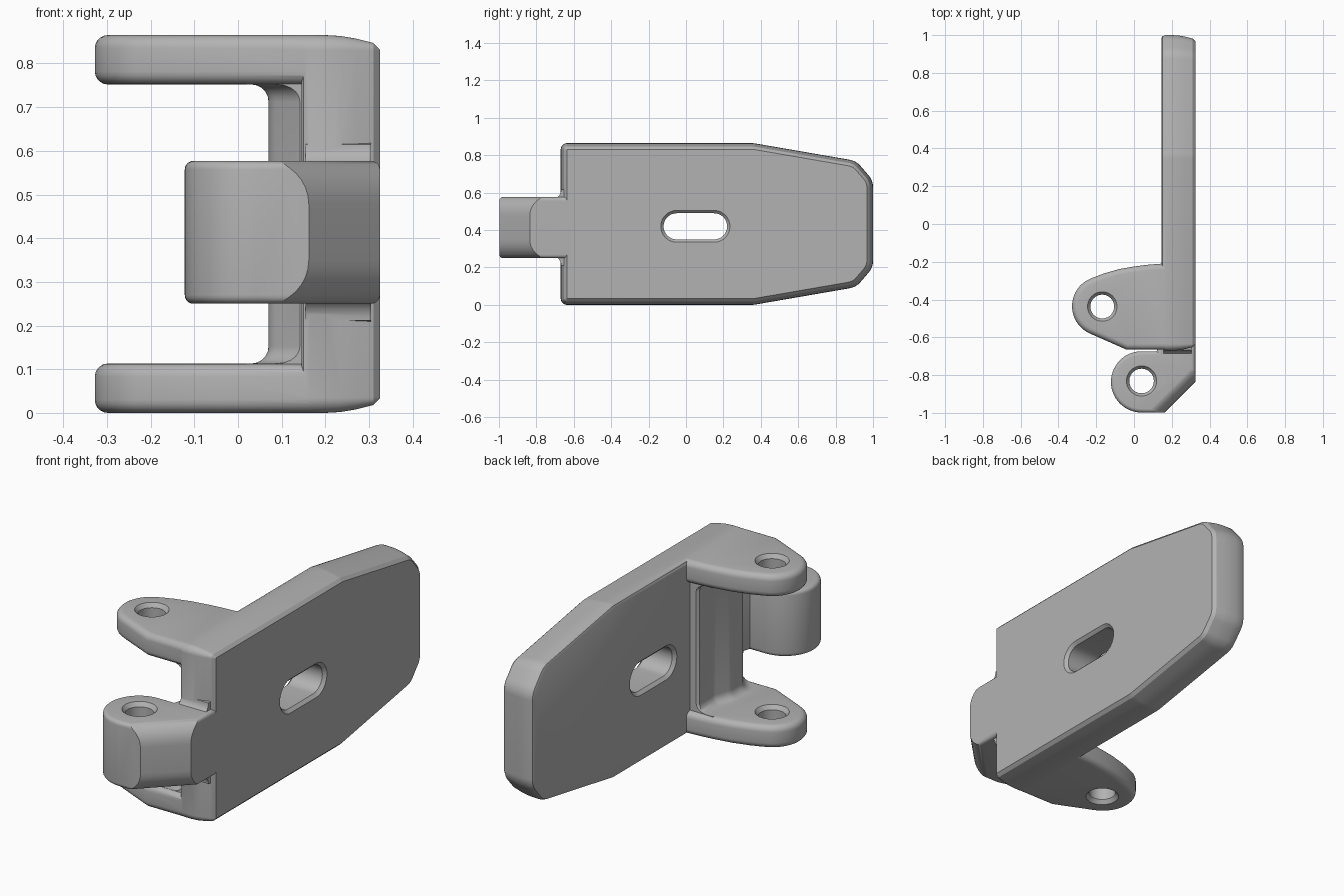
import bpy, bmesh, math
from mathutils import Vector, Matrix

cube = bpy.data.objects.get("Cube")
if cube:
    bpy.data.objects.remove(cube)

grey = bpy.data.materials.new("light_grey")
grey.use_nodes = True
grey.diffuse_color = (0.45, 0.45, 0.45, 1)
grey.node_tree.nodes["Principled BSDF"].inputs["Base Color"].default_value = (0.45, 0.45, 0.45, 1)

HEIGHT = 0.865
MID = HEIGHT / 2


def arc(cx, cy, r, a0, a1, n=20):
    angles = [math.radians(a0 + (a1 - a0) * i / n) for i in range(n + 1)]
    return [(cx + r * math.cos(a), cy + r * math.sin(a)) for a in angles]


def rounded(corners, n=8):
    """Polygon from (u, v, radius) corners, each corner turned into an arc."""
    out = []
    for i, (u, v, r) in enumerate(corners):
        p = Vector((u, v))
        a = (Vector(corners[i - 1][:2]) - p).normalized()
        b = (Vector(corners[(i + 1) % len(corners)][:2]) - p).normalized()
        if r == 0:
            out.append((u, v))
            continue
        half = a.angle(b) / 2
        centre = p + (a + b).normalized() * r / math.sin(half)
        start = p + a * r / math.tan(half) - centre
        end = p + b * r / math.tan(half) - centre
        for k in range(n + 1):
            d = start.slerp(end, k / n) if start.length else start
            out.append(tuple(centre + d.normalized() * r))
    return out


def inset(pts, d):
    """Move every side of the outline inward by d."""
    n = len(pts)
    area = sum(pts[i - 1][0] * pts[i][1] - pts[i][0] * pts[i - 1][1] for i in range(n))
    s = 1 if area > 0 else -1
    out = []
    for i in range(n):
        p = Vector(pts[i])
        e = (p - Vector(pts[i - 1])).normalized()
        f = (Vector(pts[(i + 1) % n]) - p).normalized()
        n1, n2 = Vector((-e.y, e.x)) * s, Vector((-f.y, f.x)) * s
        out.append(p + (n1 + n2) * d / max(1 + n1.dot(n2), 0.2))
    return out


def soft(lo, hi, r, n=5):
    """Layers of a prism whose two rims are rounded with radius r."""
    q = [math.pi / 2 * i / n for i in range(n + 1)]
    low = [(lo + r * (1 - math.sin(a)), r * (1 - math.cos(a))) for a in reversed(q)]
    return low + [(lo + hi - w, d) for w, d in reversed(low)]


def solid(name, pts, axis, layers):
    """Stack insets of an outline along an axis: layers are (position, inset)."""
    bm = bmesh.new()
    rings = []
    for w, d in layers:
        rings.append([bm.verts.new((p[0], p[1], w) if axis == "z" else (w, p[0], p[1]))
                      for p in inset(pts, d)])
    bm.faces.new(rings[0])
    bm.faces.new(rings[-1])
    n = len(pts)
    for a, b in zip(rings, rings[1:]):
        for i in range(n):
            bm.faces.new((a[i], a[(i + 1) % n], b[(i + 1) % n], b[i]))
    bmesh.ops.recalc_face_normals(bm, faces=bm.faces)
    mesh = bpy.data.meshes.new(name)
    bm.to_mesh(mesh)
    bm.free()
    mesh.materials.append(grey)
    obj = bpy.data.objects.new(name, mesh)
    bpy.context.collection.objects.link(obj)
    return obj


def combine(base, other, operation):
    mod = base.modifiers.new("combine", "BOOLEAN")
    mod.operation, mod.solver, mod.object = operation, "EXACT", other
    bpy.ops.object.select_all(action="DESELECT")
    bpy.context.view_layer.objects.active = base
    base.select_set(True)
    bpy.ops.object.modifier_apply(modifier=mod.name)
    bpy.data.objects.remove(other)


# Mounting plate with tapered far end and softened outer rim
half_outline = [(-0.67, 0, 0.035), (0.36, 0, 0.15), (0.91, 0.095, 0.1), (1.0, 0.2, 0.1)]
outline = half_outline + [(y, HEIGHT - z, r) for y, z, r in reversed(half_outline)]
bracket = solid("hinge_bracket", rounded(outline), "x",
                [(0.145, 0.018), (0.15, 0.007), (0.165, 0), (0.2, 0), (0.235, 0.002),
                 (0.27, 0.008), (0.31, 0.018), (0.325, 0.033)])

# Two hinge arms
arm = ([(0.2, -0.665), (0.2, -0.21), (0.145, -0.21), (0.07, -0.216), (0, -0.225),
        (-0.08, -0.239), (-0.16, -0.262), (-0.22, -0.285)]
       + arc(-0.17, -0.435, 0.158, 122, 246) + [(-0.04, -0.665)])
for lo, hi in ((0, 0.113), (HEIGHT - 0.113, HEIGHT)):
    combine(bracket, solid("arm", arm, "z", soft(lo, hi, 0.03)), "UNION")

# Web between the arms, hollowed so that it blends into them
block = [(0.02, -0.64), (0.2, -0.64), (0.2, -0.24), (0.02, -0.24)]
web = solid("web", block, "z", [(0.05, 0), (HEIGHT - 0.05, 0)])
hollow = rounded([(-0.6, -0.1, 0), (0.13, -0.1, 0), (0.13, -0.225, 0), (0.1, -0.25, 0),
                  (0.1, -0.36, 0.08), (0.07, -0.45, 0.08), (0.07, -0.55, 0.08),
                  (0.15, -0.65, 0), (0.15, -0.8, 0), (-0.6, -0.8, 0)])
combine(web, solid("hollow", hollow, "z", soft(0.113, HEIGHT - 0.113, 0.04)), "DIFFERENCE")
combine(bracket, web, "UNION")

# Middle knuckle, cut by a slanted round-cornered envelope
LOW, HIGH = 0.25, 0.577
profile = (arc(0.04, -0.836, 0.162, 90, 270, 28)
           + [(0.325, -0.998), (0.325, -0.6), (0.14, -0.6), (0.12, -0.674)])
knuckle = solid("knuckle", profile, "z", soft(LOW, HIGH, 0.02))
envelope = solid("envelope", rounded([(-1, LOW - 0.001, 0.1), (0, LOW - 0.001, 0),
                                      (0, HIGH + 0.001, 0), (-1, HIGH + 0.001, 0.1)]),
                 "x", [(-0.3, 0), (0.4, 0)])
shear = Matrix.Identity(4)
shear[1][0], shear[1][3] = 1, -0.16
envelope.data.transform(shear)
combine(knuckle, envelope, "INTERSECT")
combine(bracket, knuckle, "UNION")

# Flared root where the knuckle leaves the plate
R = 0.05
lower = arc(-0.668 - R, LOW + 0.012 - R, R, 0, 90, 8)
root = ([(-0.6, LOW - 0.05)] + lower
        + [(y, LOW + HIGH - z) for y, z in reversed(lower)] + [(-0.6, HIGH + 0.05)])
combine(bracket, solid("knuckle_root", root, "x", [(0.155, 0), (0.305, 0)]), "UNION")


# Countersunk pin holes
def drill(x, y, r, lo, hi, rim=0.015):
    flare = [(lo - 0.02, -rim), (lo, -rim), (lo + 0.02, 0),
             (hi - 0.02, 0), (hi, -rim), (hi + 0.02, -rim)]
    hole = arc(x, y, r, 0, 360, 40)[:-1]
    combine(bracket, solid("pin_hole", hole, "z", flare), "DIFFERENCE")


drill(-0.168, -0.437, 0.063, 0, 0.113)
drill(-0.168, -0.437, 0.063, HEIGHT - 0.113, HEIGHT)
drill(0.04, -0.831, 0.065, LOW, HIGH)

# Long slot through the plate
slot = arc(0.15, 0.42, 0.07, -90, 90, 16) + arc(-0.05, 0.42, 0.07, 90, 270, 16)
combine(bracket, solid("slot", slot, "x", [(0.1, -0.015), (0.145, -0.015), (0.16, 0),
                                           (0.31, 0), (0.325, -0.015), (0.4, -0.015)]),
        "DIFFERENCE")

bpy.ops.object.select_all(action="DESELECT")
bracket.select_set(True)
bpy.context.view_layer.objects.active = bracket
bpy.ops.object.shade_smooth_by_angle(angle=math.radians(30))
